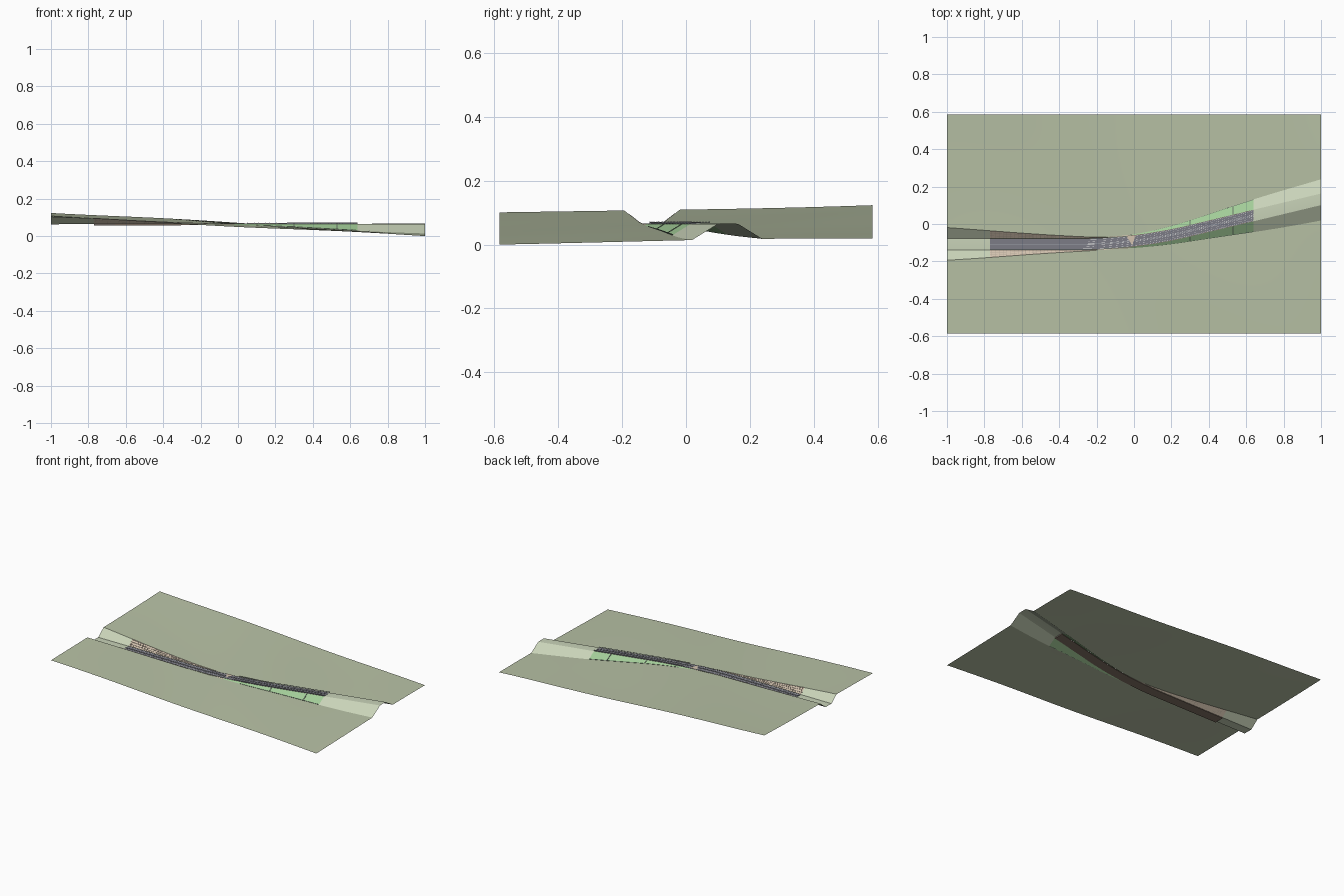
import bpy, bmesh, math
from mathutils import Vector

if "Cube" in bpy.data.objects:
    bpy.data.objects.remove(bpy.data.objects["Cube"])

YM = 0.585          # half depth of the site
W = 0.031           # half width of the road platform
X0, X1, XT = -0.77, 0.64, -0.02   # detailed stretch and cut/fill transition


def material(name, c):
    m = bpy.data.materials.new(name)
    m.diffuse_color = (*c, 1)
    m.use_nodes = True
    m.node_tree.nodes["Principled BSDF"].inputs["Base Color"].default_value = m.diffuse_color
    return m


GROUND = material("ground", (0.48, 0.54, 0.38))
GRADED = material("graded", (0.58, 0.65, 0.48))
GRASS = material("grass", (0.36, 0.60, 0.31))
ROCK = material("rock", (0.66, 0.55, 0.43))
FRAME = material("frame", (0.50, 0.42, 0.34))
ASPHALT = material("asphalt", (0.20, 0.20, 0.24))
BASE = material("base", (0.24, 0.18, 0.14))
WHITE = material("white", (0.85, 0.85, 0.82))
STEEL = material("steel", (0.35, 0.37, 0.40))
CONCRETE = material("concrete", (0.12, 0.16, 0.12))


def ground(x, y):
    return (0.063 - 0.0525 * x + y * (0.017 - 0.004 * x)
            + 0.006 * x * math.cos(math.pi * y / (2 * YM))
            + 0.0025 * math.sin(5 * x + 4 * y + 0.9))


def road_y(x):
    # straight, a smooth bend, then a straight slanted run
    a, b, m = -0.3, 0.3, 0.24
    if x < a:
        return -0.108
    if x < b:
        return -0.108 + m * (x - a) ** 2 / (2 * (b - a))
    return -0.108 + m * (b - a) / 2 + m * (x - b)


def road_z(x):
    return 0.066 + 0.001 * x


def edge(x, s):
    return Vector((x, road_y(x) + s * W, road_z(x)))


def toe(x, s):
    # slope line met with the natural ground by bisection
    e = edge(x, s)
    cut = ground(x, e.y) > e.z
    k = 0.8 if cut else -0.62
    lo, hi = 0.0, 0.2
    for _ in range(30):
        r = (lo + hi) / 2
        above = e.z + k * r > ground(x, e.y + s * r)
        if above == cut:
            hi = r
        else:
            lo = r
    r = max(lo, 0.003)
    return Vector((x, e.y + s * r, ground(x, e.y + s * r)))


def slope(x, s, t, up=0.0):
    return edge(x, s).lerp(toe(x, s), t) + Vector((0, 0, up))


def lane(x, off, up=0.0):
    return Vector((x, road_y(x) + off, road_z(x) + up))


def span(a, b, n):
    return [a + (b - a) * i / n for i in range(n + 1)]


def finish(name, bm, mat, up=False):
    if up:
        for f in bm.faces:
            f.normal_update()
            if f.normal.z < 0:
                f.normal_flip()
    else:
        bmesh.ops.recalc_face_normals(bm, faces=bm.faces)
    me = bpy.data.meshes.new(name)
    bm.to_mesh(me)
    bm.free()
    ob = bpy.data.objects.new(name, me)
    me.materials.append(mat)
    bpy.context.collection.objects.link(ob)
    return ob


def add_loft(bm, rows, closed=False):
    vs = [[bm.verts.new(p) for p in r] for r in rows]
    n = len(vs[0])
    for a, b in zip(vs, vs[1:]):
        for i in range(n if closed else n - 1):
            j = (i + 1) % n
            bm.faces.new((a[i], a[j], b[j], b[i]))
    if closed:
        bm.faces.new(vs[0])
        bm.faces.new(vs[-1][::-1])


def sheet(name, xs, section, mat):
    bm = bmesh.new()
    add_loft(bm, [section(x) for x in xs])
    ob = finish(name, bm, mat, True)
    for p in ob.data.polygons:
        p.use_smooth = True
    ob.data.set_sharp_from_angle(angle=math.radians(20))
    return ob


def bars(name, bars_list, mat):
    # each bar is a list of closed sections
    bm = bmesh.new()
    for rows in bars_list:
        add_loft(bm, rows, True)
    return finish(name, bm, mat)


def lane_bar(xs, off, w, z0, z1):
    return [[lane(x, off - w, z0), lane(x, off + w, z0),
             lane(x, off + w, z1), lane(x, off - w, z1)] for x in xs]


def slope_rib(x, s, w, h):
    return [[slope(x - w, s, t), slope(x + w, s, t),
             slope(x + w, s, t, h), slope(x - w, s, t, h)] for t in span(0, 1, 3)]


def slope_rail(xs, s, t, dt, h):
    return [[slope(x, s, t - dt), slope(x, s, t + dt),
             slope(x, s, t + dt, h), slope(x, s, t - dt, h)] for x in xs]


# natural ground on both sides of the corridor
full = span(-1, 1, 80)
for s, side in ((-1, "front"), (1, "back")):
    def rows(x, s=s):
        t = toe(x, s).y
        return [Vector((x, y, ground(x, y))) for y in span(t, s * YM, 16)]
    sheet("terrain_" + side, full, rows, GROUND)

# plain graded corridor beyond the detailed stretch
graded = lambda x: [toe(x, -1), edge(x, -1), lane(x, 0, 0.001), edge(x, 1), toe(x, 1)]
sheet("graded_cut", span(-1, X0, 10), graded, GRADED)
sheet("graded_fill", span(X1, 1, 14), graded, GRADED)

# finished cut and fill slopes
for s, side in ((-1, "front"), (1, "back")):
    side_rows = lambda x, s=s: [slope(x, s, t) for t in (0, 0.5, 1)]
    sheet("cut_slope_" + side, span(X0, XT, 30), side_rows, ROCK)
    sheet("fill_slope_" + side, span(XT, X1, 30), side_rows, GRASS)
    # lattice frames on the cut
    ribs = [slope_rib(x, s, 0.0015, 0.0015) for x in span(X0 + 0.01, -0.2, 28)]
    ribs += [slope_rail(span(X0, -0.1, 20), s, t, 0.03, 0.0015) for t in (0.33, 0.66, 0.96)]
    bars("slope_frames_" + side, ribs, FRAME)
    # drain chutes and toe drain on the fill
    chutes = [slope_rib(x, s, 0.003, 0.002) for x in (0.3, 0.53)]
    chutes.append(slope_rail(span(0.1, X1, 20), s, 0.97, 0.025, 0.0015))
    bars("fill_drains_" + side, chutes, CONCRETE)
    # side ditch along the cut
    bars("side_ditch_" + side,
         [lane_bar(span(X0, XT, 24), s * 0.0295, 0.0014, 0, 0.0022)], CONCRETE)
    # guard rail along the fill
    rail = [lane_bar(span(0.05, X1, 24), s * 0.0295, 0.0005, 0.004, 0.0068)]
    rail += [lane_bar((x - 0.0008, x + 0.0008), s * 0.0295, 0.0008, 0, 0.0074)
             for x in span(0.05, X1 - 0.001, 30)]
    bars("guard_rail_" + side, rail, STEEL)

# road body: base layer below, asphalt above
road_xs = span(X0, X1, 56)
bars("road_base", [[[lane(x, -0.034, -0.006), lane(x, 0.034, -0.006),
                     lane(x, W, -0.0003), lane(x, -W, -0.0003)] for x in road_xs]], BASE)
bars("road_surface", [lane_bar(road_xs, 0, 0.028, -0.0003, 0.0015)], ASPHALT)

# lane markings and median barrier
marks = [lane_bar(road_xs, o, 0.0005, 0.001, 0.0018) for o in (-0.025, -0.004, 0.004, 0.025)]
for o in (-0.0145, 0.0145):
    marks += [lane_bar((x, x + 0.014), o, 0.0006, 0.001, 0.0018)
              for x in span(X0 + 0.005, X1 - 0.02, 46)]
bars("lane_markings", marks, WHITE)
bars("median_barrier", [lane_bar(road_xs, 0, 0.0012, 0.001, 0.004)], STEEL)

# wedge marking the change from cut to fill
bm = bmesh.new()
bm.faces.new([bm.verts.new(p) for p in
              (lane(-0.04, 0.028, 0.0045), lane(0.01, 0.028, 0.0045), lane(-0.01, -0.022, 0.0045))])
finish("transition_wedge", bm, ROCK, True)

# settle the lowest point on z = 0
low = min(v.co.z for o in bpy.data.objects for v in o.data.vertices)
for o in bpy.data.objects:
    for v in o.data.vertices:
        v.co.z -= low
